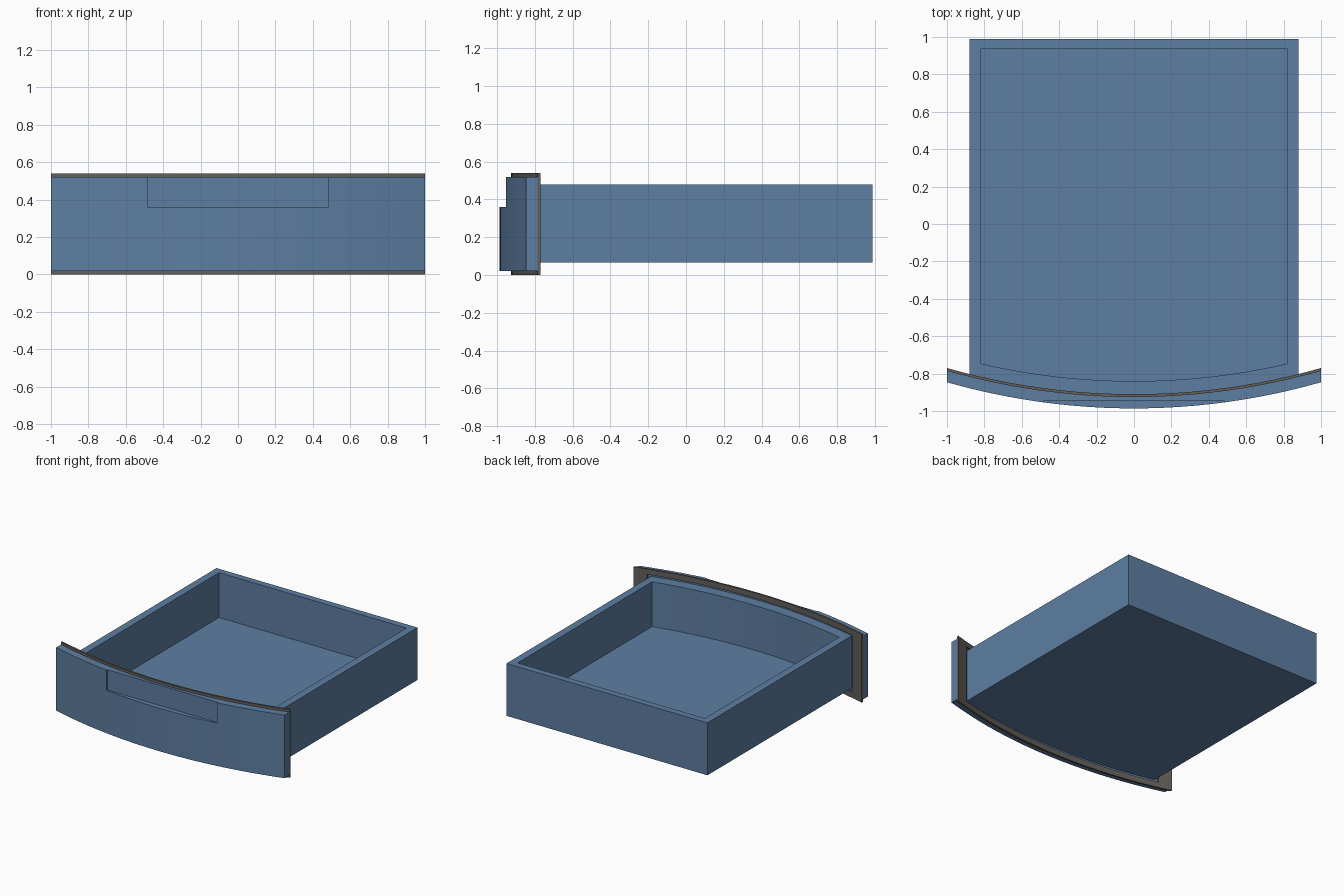
import bpy, bmesh, math

if "Cube" in bpy.data.objects:
    bpy.data.objects.remove(bpy.data.objects["Cube"])

R = 3.64  # radius of the bowed front


def material(name, rgb):
    m = bpy.data.materials.new(name)
    m.diffuse_color = (*rgb, 1)
    m.use_nodes = True
    m.node_tree.nodes["Principled BSDF"].inputs["Base Color"].default_value = m.diffuse_color
    return m


BLUE = material("blue paint", (0.11, 0.21, 0.36))
GREY = material("grey seal", (0.125, 0.115, 0.103))


def bow(half, y_mid, n=24):
    """Points of a bowed line from -half to half; y_mid is its foremost y."""
    xs = [half * (2 * i / n - 1) for i in range(n + 1)]
    return [(x, y_mid + R - math.sqrt(R * R - x * x)) for x in xs]


def finish(name, bm, mat):
    bmesh.ops.recalc_face_normals(bm, faces=bm.faces)
    me = bpy.data.meshes.new(name)
    bm.to_mesh(me)
    bm.free()
    ob = bpy.data.objects.new(name, me)
    me.materials.append(mat)
    bpy.context.collection.objects.link(ob)
    return ob


def ring(bm, pts, z):
    return [bm.verts.new((x, y, z)) for x, y in pts]


def bridge(bm, a, b):
    for i in range(len(a)):
        j = (i + 1) % len(a)
        bm.faces.new((a[i], a[j], b[j], b[i]))


def prism(name, pts, z0, z1, mat):
    bm = bmesh.new()
    low, high = ring(bm, pts, z0), ring(bm, pts, z1)
    bm.faces.new(low)
    bm.faces.new(high)
    bridge(bm, low, high)
    return finish(name, bm, mat)


def select(ob):
    bpy.ops.object.select_all(action='DESELECT')
    ob.select_set(True)
    bpy.context.view_layer.objects.active = ob


def cut_box(ob, x, y0, y1, z0, z1):
    """Cut a box, centred on x = 0, out of the object."""
    cutter = prism("cutter", [(-x, y0), (x, y0), (x, y1), (-x, y1)], z0, z1, ob.data.materials[0])
    cutter.hide_render = True
    mod = ob.modifiers.new("cut", 'BOOLEAN')
    mod.operation, mod.solver, mod.object = 'DIFFERENCE', 'EXACT', cutter
    select(ob)
    bpy.ops.object.modifier_apply(modifier=mod.name)
    bpy.data.objects.remove(cutter)


def smooth(ob):
    select(ob)
    bpy.ops.object.shade_smooth_by_angle(angle=math.radians(20))


# Open tray with a bowed front wall
outer = bow(0.88, -0.925) + [(0.88, 0.988), (-0.88, 0.988)]
inner = bow(0.82, -0.84) + [(0.82, 0.935), (-0.82, 0.935)]
bm = bmesh.new()
loops = [ring(bm, outer, 0.065), ring(bm, outer, 0.48),
         ring(bm, inner, 0.48), ring(bm, inner, 0.125)]
for a, b in zip(loops, loops[1:]):
    bridge(bm, a, b)
bm.faces.new(loops[0])
bm.faces.new(loops[-1])
tray = finish("drawer_tray", bm, BLUE)
smooth(tray)

# Bowed front panel with a flat finger recess at its top edge
panel = prism("front_panel", bow(1, -0.986) + bow(1, -0.925)[::-1], 0.02, 0.52, BLUE)
cut_box(panel, 0.483, -1.2, -0.945, 0.36, 0.7)
smooth(panel)

# Seal frame behind the panel, open around the tray
seal = prism("seal_frame", bow(1, -0.925) + bow(1, -0.91)[::-1], 0.0, 0.54, GREY)
cut_box(seal, 0.9, -1.2, -0.5, 0.045, 0.497)
smooth(seal)
